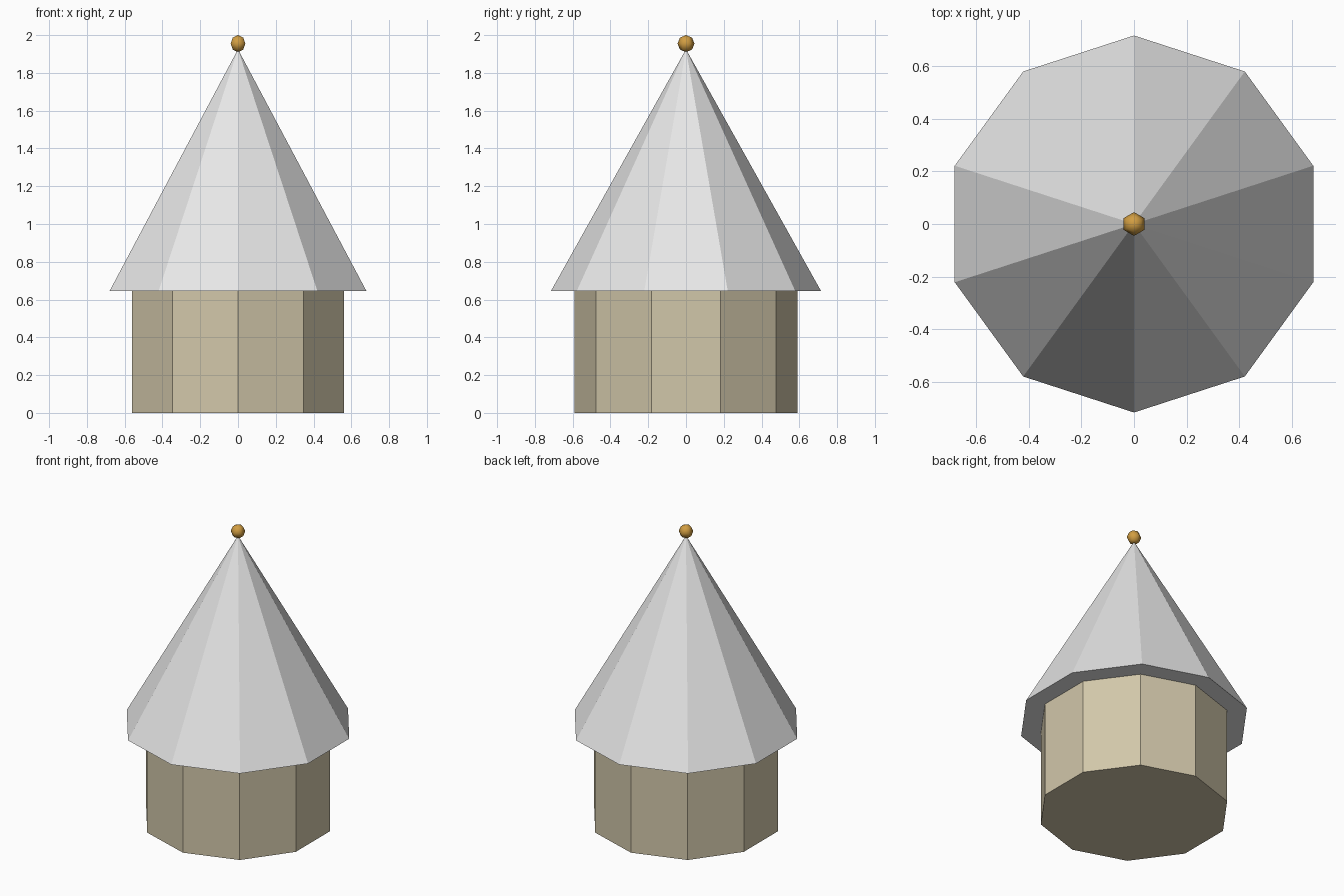
import bpy, bmesh, math

if "Cube" in bpy.data.objects:
    bpy.data.objects.remove(bpy.data.objects["Cube"])


def material(name, rgb):
    mat = bpy.data.materials.new(name)
    mat.diffuse_color = (*rgb, 1.0)
    mat.use_nodes = True
    mat.node_tree.nodes["Principled BSDF"].inputs["Base Color"].default_value = mat.diffuse_color
    return mat


def finish(name, bm, mat, smooth=False):
    bmesh.ops.recalc_face_normals(bm, faces=bm.faces)
    for f in bm.faces:
        f.smooth = smooth
    mesh = bpy.data.meshes.new(name)
    bm.to_mesh(mesh)
    bm.free()
    mesh.materials.append(mat)
    obj = bpy.data.objects.new(name, mesh)
    bpy.context.collection.objects.link(obj)
    return obj


def lathe(name, profile, sides, mat, smooth=False):
    """Turn a (radius, z) profile into a faceted solid with a corner facing the front."""
    bm = bmesh.new()
    rings = []
    for r, z in profile:
        count = sides if r > 0 else 1
        ring = []
        for i in range(count):
            a = -math.pi / 2 + 2 * math.pi * i / sides
            ring.append(bm.verts.new((r * math.cos(a), r * math.sin(a), z)))
        rings.append(ring)
    for low, high in zip(rings, rings[1:]):
        for i in range(sides):
            j = (i + 1) % sides
            if len(low) == 1:
                bm.faces.new((low[0], high[j], high[i]))
            elif len(high) == 1:
                bm.faces.new((low[i], low[j], high[0]))
            else:
                bm.faces.new((low[i], low[j], high[j], high[i]))
    # flat caps on open ends
    for ring in (rings[0], rings[-1]):
        if len(ring) > 1:
            bm.faces.new(ring)
    return finish(name, bm, mat, smooth)


stone = material("beige stone", (0.64, 0.57, 0.40))
slate = material("pale grey roofing", (0.80, 0.80, 0.80))
gold = material("gold", (0.64, 0.34, 0.055))

# Ten-sided wall drum
lathe("tower_wall", [(0.59, 0.0), (0.59, 0.645)], 10, stone)

# Conical roof with overhanging eaves
lathe("roof", [(0.715, 0.645), (0.0, 1.925)], 10, slate)

# Ball finial on the tip
R, CZ, RINGS = 0.045, 1.955, 4
ball = [(0.0 if k in (0, RINGS) else R * math.sin(math.pi * k / RINGS),
         CZ - R * math.cos(math.pi * k / RINGS)) for k in range(RINGS + 1)]
lathe("finial_ball", ball, 6, gold, smooth=True)
